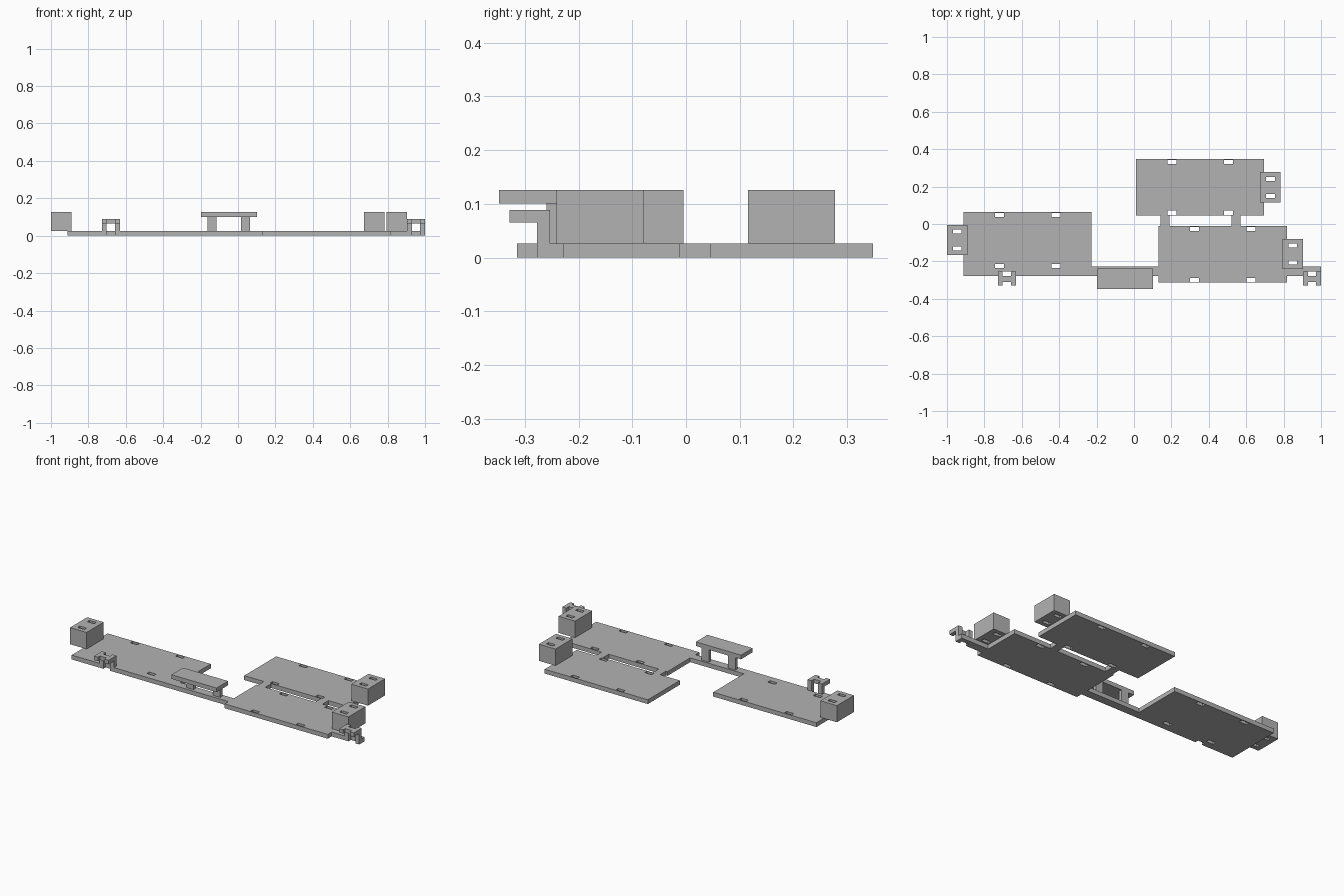
import bpy
import bmesh

cube = bpy.data.objects.get("Cube")
if cube:
    bpy.data.objects.remove(cube, do_unlink=True)

grey = bpy.data.materials.new("plain grey")
grey.use_nodes = True
colour = (0.45, 0.45, 0.45, 1)
grey.diffuse_color = colour
grey.node_tree.nodes["Principled BSDF"].inputs["Base Color"].default_value = colour

THICK = 0.026   # sheet thickness
TOP = 0.126     # height of blocks and handle


def slab(name, solids, holes, z0, z1):
    """Extrude the union of (x0, x1, y0, y1) rectangles, minus the holes."""
    rects = solids + holes
    xs = sorted({v for r in rects for v in r[:2]})
    ys = sorted({v for r in rects for v in r[2:]})

    def inside(x, y, group):
        return any(a < x < b and c < y < d for a, b, c, d in group)

    bm = bmesh.new()
    grid = {}

    def vert(x, y):
        if (x, y) not in grid:
            grid[x, y] = bm.verts.new((x, y, z0))
        return grid[x, y]

    for xa, xb in zip(xs, xs[1:]):
        for ya, yb in zip(ys, ys[1:]):
            x, y = (xa + xb) / 2, (ya + yb) / 2
            if inside(x, y, solids) and not inside(x, y, holes):
                bm.faces.new([vert(xa, ya), vert(xb, ya), vert(xb, yb), vert(xa, yb)])
    raised = bmesh.ops.extrude_face_region(bm, geom=bm.faces[:])
    for v in raised["geom"]:
        if isinstance(v, bmesh.types.BMVert):
            v.co.z = z1
    bmesh.ops.recalc_face_normals(bm, faces=bm.faces[:])
    mesh = bpy.data.meshes.new(name)
    bm.to_mesh(mesh)
    bm.free()
    mesh.materials.append(grey)
    obj = bpy.data.objects.new(name, mesh)
    bpy.context.collection.objects.link(obj)
    return obj


# Three plates, each with four slots, placed by lower left corner
solids, holes = [], []
for x, y, slot in [(-0.912, -0.239, 0.169), (0.131, -0.314, 0.169), (0.01, 0.045, 0.169)]:
    solids.append((x, x + 0.686, y, y + 0.303))
    for sx in (slot, slot + 0.302):
        for sy in (0.004, 0.276):
            holes.append((x + sx, x + sx + 0.047, y + sy, y + sy + 0.022))

# Long front rail and the two bridges between the right-hand plates
solids.append((-0.912, 1.0, -0.277, -0.227))
for x in (0.141, 0.521):
    solids.append((x, x + 0.048, -0.012, 0.047))

# Rail notches behind the hooks
HOOKS = {"right_hook": -0.728, "left_hook": 0.903}
for x in HOOKS.values():
    holes.append((x + 0.026, x + 0.071, -0.278, -0.255))
slab("base_plates", solids, holes, 0, THICK)

# Blocks with two vertical slots
for name, x, y in [("right_block", -1.0, -0.167),
                   ("left_front_block", 0.793, -0.241),
                   ("left_back_block", 0.674, 0.115)]:
    slots = [(x + 0.033, x + 0.079, y + s, y + s + 0.021) for s in (0.025, 0.116)]
    slab(name, [(x, x + 0.11, y, y + 0.162)], slots, THICK, TOP)

# Hooks: two stems carrying a forward arm with a notched tip
for name, x in HOOKS.items():
    stems = [(x, x + 0.026, -0.277, -0.253), (x + 0.071, x + 0.097, -0.277, -0.253)]
    slab(name + "_stems", stems, [], THICK, 0.065)
    slab(name + "_arm", [(x, x + 0.097, -0.328, -0.253)],
         [(x + 0.026, x + 0.071, -0.278, -0.253),
          (x + 0.026, x + 0.071, -0.328, -0.309)], 0.065, 0.089)

# Raised handle on two posts
slab("handle_posts", [(x, x + 0.048, -0.26, -0.238) for x in (-0.162, 0.015)],
     [], THICK, 0.101)
slab("handle_top", [(-0.199, 0.101, -0.348, -0.238)], [], 0.101, TOP)
